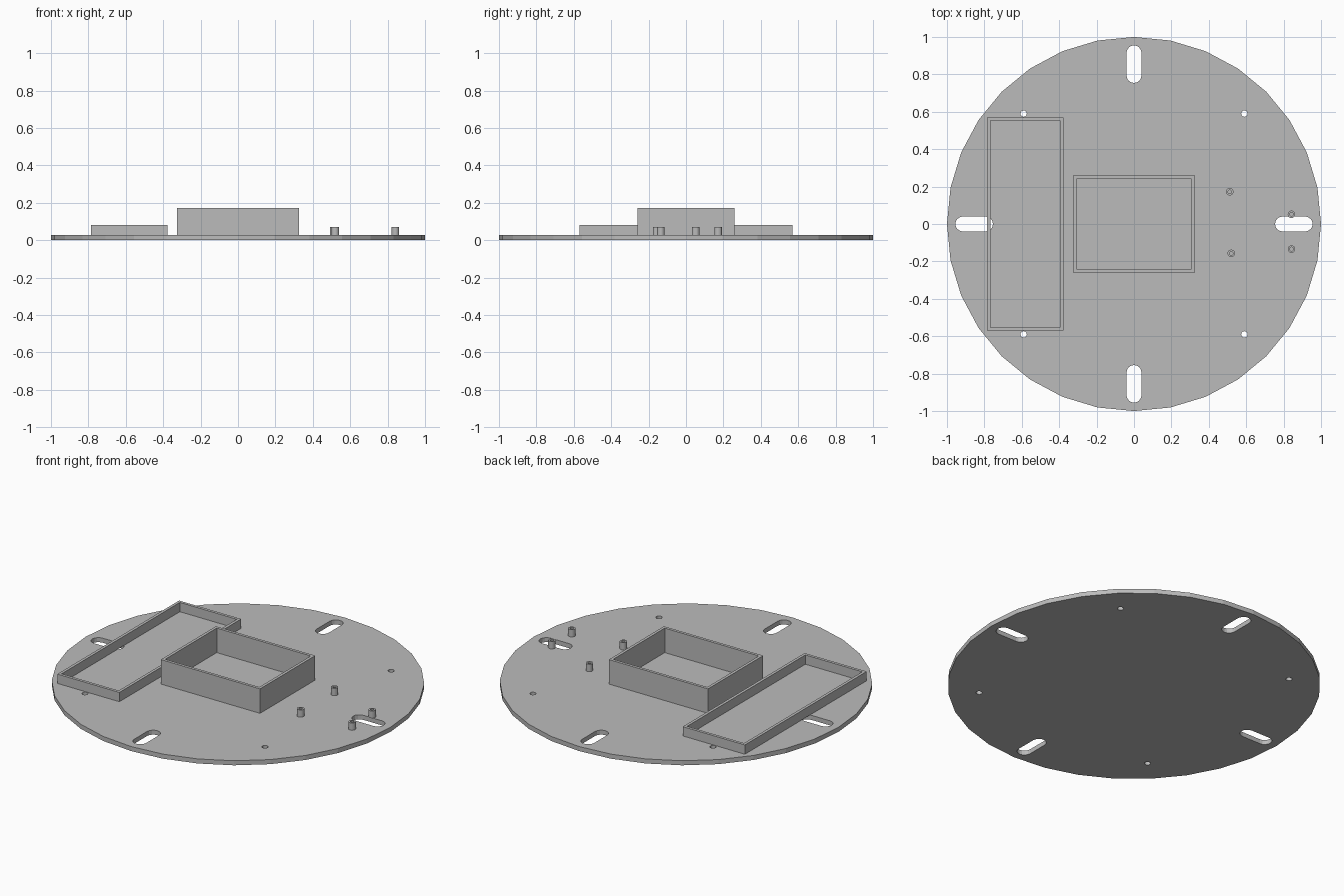
import bpy, bmesh
from math import cos, sin, pi

if "Cube" in bpy.data.objects:
    bpy.data.objects.remove(bpy.data.objects["Cube"], do_unlink=True)

GREY = (0.5, 0.5, 0.5, 1.0)
grey = bpy.data.materials.new("plain grey")
grey.use_nodes = True
grey.diffuse_color = GREY
grey.node_tree.nodes["Principled BSDF"].inputs["Base Color"].default_value = GREY

PLATE_TOP = 0.027
WALL = 0.017


def circle(x, y, r, sides):
    return [(x + r * cos(2 * pi * i / sides), y + r * sin(2 * pi * i / sides))
            for i in range(sides)]


def rectangle(x0, x1, y0, y1, inset=0):
    x0, x1, y0, y1 = x0 + inset, x1 - inset, y0 + inset, y1 - inset
    return [(x0, y0), (x1, y0), (x1, y1), (x0, y1)]


def slot(quarter, inner=0.754, outer=0.955, r=0.04, steps=8):
    """Rounded slot lying along a radius, turned by quarter turns."""
    pts = []
    for centre, start in ((outer - r, -pi / 2), (inner + r, pi / 2)):
        for i in range(steps + 1):
            a = start + pi * i / steps
            pts.append((centre + r * cos(a), r * sin(a)))
    c, s = cos(quarter * pi / 2), sin(quarter * pi / 2)
    return [(x * c - y * s, x * s + y * c) for x, y in pts]


def extrude_outline(name, loops, z0, z1):
    """Solid from an outer loop and any number of hole loops."""
    curve = bpy.data.curves.new(name + "_outline", "CURVE")
    curve.dimensions = "2D"
    curve.fill_mode = "BOTH"
    curve.extrude = (z1 - z0) / 2
    for loop in loops:
        spline = curve.splines.new("POLY")
        spline.points.add(len(loop) - 1)
        for point, (x, y) in zip(spline.points, loop):
            point.co = (x, y, 0, 1)
        spline.use_cyclic_u = True
    helper = bpy.data.objects.new(name + "_outline", curve)
    bpy.context.collection.objects.link(helper)
    bpy.context.view_layer.update()
    graph = bpy.context.evaluated_depsgraph_get()
    mesh = bpy.data.meshes.new_from_object(helper.evaluated_get(graph))
    bpy.data.objects.remove(helper, do_unlink=True)
    bpy.data.curves.remove(curve)

    # Weld caps to sides and lift to height
    bm = bmesh.new()
    bm.from_mesh(mesh)
    bmesh.ops.remove_doubles(bm, verts=bm.verts, dist=0.00005)
    bmesh.ops.translate(bm, verts=bm.verts, vec=(0, 0, (z0 + z1) / 2))
    bmesh.ops.recalc_face_normals(bm, faces=bm.faces)
    for face in bm.faces:
        face.smooth = False
        face.material_index = 0
    bm.to_mesh(mesh)
    bm.free()
    mesh.materials.clear()
    mesh.materials.append(grey)
    mesh.name = name
    obj = bpy.data.objects.new(name, mesh)
    bpy.context.collection.objects.link(obj)
    return obj


# Round base plate with four radial slots and four screw holes
holes = [slot(q) for q in range(4)]
holes += [circle(sx * 0.59, sy * 0.59, 0.017, 16) for sx in (-1, 1) for sy in (-1, 1)]
extrude_outline("base_plate", [circle(0, 0, 1, 32)] + holes, 0, PLATE_TOP)

# Open rectangular walls standing on the plate
for name, box, top in (
    ("centre_box_wall", (-0.325, 0.325, -0.258, 0.258), 0.172),
    ("side_tray_wall", (-0.785, -0.378, -0.57, 0.57), 0.082),
):
    extrude_outline(name, [rectangle(*box), rectangle(*box, inset=WALL)], PLATE_TOP, top)

# Hollow standoff posts
posts = [(0.512, 0.172), (0.52, -0.157), (0.842, 0.052), (0.842, -0.134)]
for i, (x, y) in enumerate(posts, 1):
    extrude_outline(f"standoff_post_{i}",
                    [circle(x, y, 0.02, 20), circle(x, y, 0.01, 16)], PLATE_TOP, 0.07)
